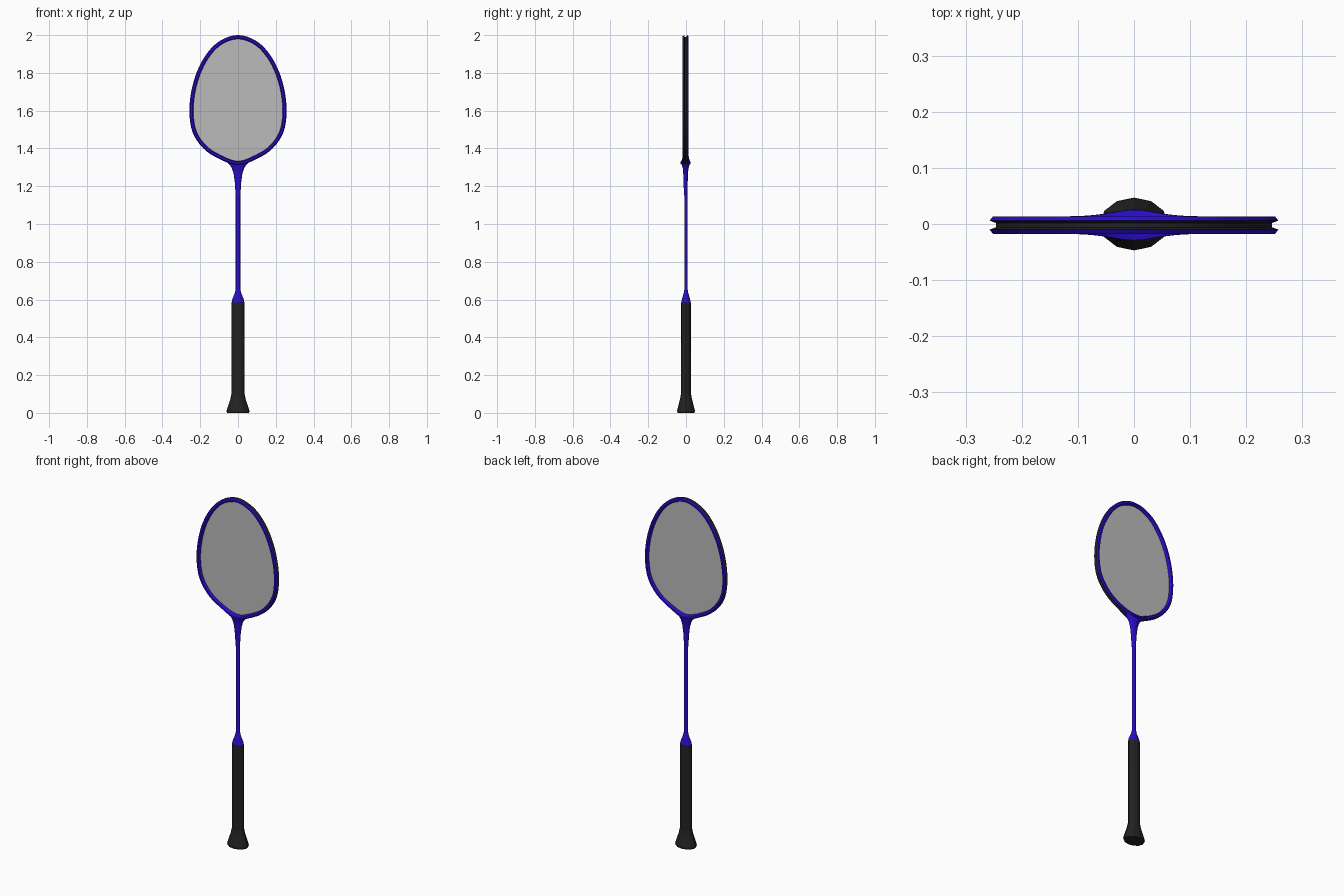
import bpy, bmesh, math
from mathutils import Vector

if "Cube" in bpy.data.objects:
    bpy.data.objects.remove(bpy.data.objects["Cube"])


def material(name, rgba):
    m = bpy.data.materials.new(name)
    m.diffuse_color = rgba
    m.use_nodes = True
    m.node_tree.nodes["Principled BSDF"].inputs["Base Color"].default_value = m.diffuse_color
    return m


blue = material("deep_blue", (0.022, 0.004, 0.60, 1))
black = material("grip_black", (0.016, 0.016, 0.016, 1))
grey = material("string_grey", (0.5, 0.5, 0.5, 0.75))
CY = -0.002  # depth of the head's middle plane


def finish(name, bm, mats, angle=None):
    bmesh.ops.recalc_face_normals(bm, faces=bm.faces)
    me = bpy.data.meshes.new(name)
    bm.to_mesh(me)
    bm.free()
    for m in mats:
        me.materials.append(m)
    if angle:
        me.shade_smooth()
        me.set_sharp_from_angle(angle=math.radians(angle))
    ob = bpy.data.objects.new(name, me)
    bpy.context.collection.objects.link(ob)
    return ob


def loft(name, rings, sides, mat, cy=0.0, angle=None):
    """Stack of capped elliptical rings given as (z, rx, ry)."""
    bm = bmesh.new()
    loops = []
    for z, rx, ry in rings:
        loops.append([bm.verts.new((rx * math.cos(2 * math.pi * i / sides),
                                    cy + ry * math.sin(2 * math.pi * i / sides), z))
                      for i in range(sides)])
    for a, b in zip(loops, loops[1:]):
        for i in range(sides):
            j = (i + 1) % sides
            bm.faces.new((a[i], a[j], b[j], b[i]))
    bm.faces.new(loops[0][::-1])
    bm.faces.new(loops[-1])
    return finish(name, bm, [mat], angle)


def closed_spline(pts, steps):
    """Closed Catmull-Rom curve through 2D points."""
    out, n = [], len(pts)
    for i in range(n):
        p0, p1, p2, p3 = (Vector(pts[(i + k) % n]) for k in (-1, 0, 1, 2))
        for s in range(steps):
            t = s / steps
            out.append(0.5 * (2 * p1 + (p2 - p0) * t
                              + (2 * p0 - 5 * p1 + 4 * p2 - p3) * t * t
                              + (3 * p1 - p0 - 3 * p2 + p3) * t ** 3))
    return out


# Head outline: right half from the top down, mirrored to the left
half = [(0, 2.0), (0.10, 1.967), (0.177, 1.885), (0.232, 1.765), (0.257, 1.62),
        (0.242, 1.49), (0.18, 1.397), (0.09, 1.34), (0, 1.312)]
outline = closed_spline(half + [(-x, z) for x, z in half[-2:0:-1]], 6)
N = len(outline)
normals = []
for i in range(N):
    d = (outline[(i + 1) % N] - outline[i - 1]).normalized()
    normals.append(Vector((-d.y, d.x)))  # outward for a clockwise path

# Frame: section (outward offset, depth) with an outer string groove
side = [(-0.011, 0.004), (0.0, 0.008), (-0.006, 0.0155), (-0.016, 0.0155), (-0.021, 0.007)]
section = side + [(u, -v) for u, v in reversed(side)]
K = len(section)
bm = bmesh.new()
loops = []
for p, n in zip(outline, normals):
    swell = 1 + (0.75 * math.exp(-(p.x / 0.06) ** 2) if p.y < 1.6 else 0)
    ring = []
    for u, v in section:
        q = p + n * u
        ring.append(bm.verts.new((q.x, CY + v * swell, q.y)))
    loops.append(ring)
for i in range(N):
    a, b = loops[i], loops[(i + 1) % N]
    for k in range(K):
        j = (k + 1) % K
        f = bm.faces.new((a[k], a[j], b[j], b[k]))
        f.material_index = 1 if k in (0, K - 2, K - 1) else 0  # groove walls
finish("head_frame", bm, [blue, black], 28)

# String bed: one thin translucent sheet set into the frame
bm = bmesh.new()
bm.faces.new([bm.verts.new((q.x, CY, q.y))
              for q in (p - n * 0.018 for p, n in zip(outline, normals))])
finish("string_bed", bm, [grey])

# Throat flaring into the frame, shaft and cone
loft("throat", [(1.15, 0.0125, 0.0085), (1.22, 0.017, 0.011), (1.265, 0.023, 0.0125),
                (1.295, 0.032, 0.015), (1.312, 0.043, 0.020), (1.324, 0.056, 0.022)],
     20, blue, CY, 35)
loft("shaft", [(0.63, 0.012, 0.008), (1.17, 0.012, 0.008)], 16, blue, CY / 2, 35)
loft("shaft_cone", [(0.58, 0.034, 0.025), (0.60, 0.031, 0.022), (0.635, 0.017, 0.012),
                    (0.655, 0.0125, 0.0085)], 16, blue, 0, 35)

# Faceted grip with flared butt
loft("grip", [(0, 0.058, 0.044), (0.008, 0.061, 0.047), (0.018, 0.059, 0.046),
              (0.075, 0.040, 0.031), (0.10, 0.035, 0.027), (0.585, 0.035, 0.026)],
     12, black)
